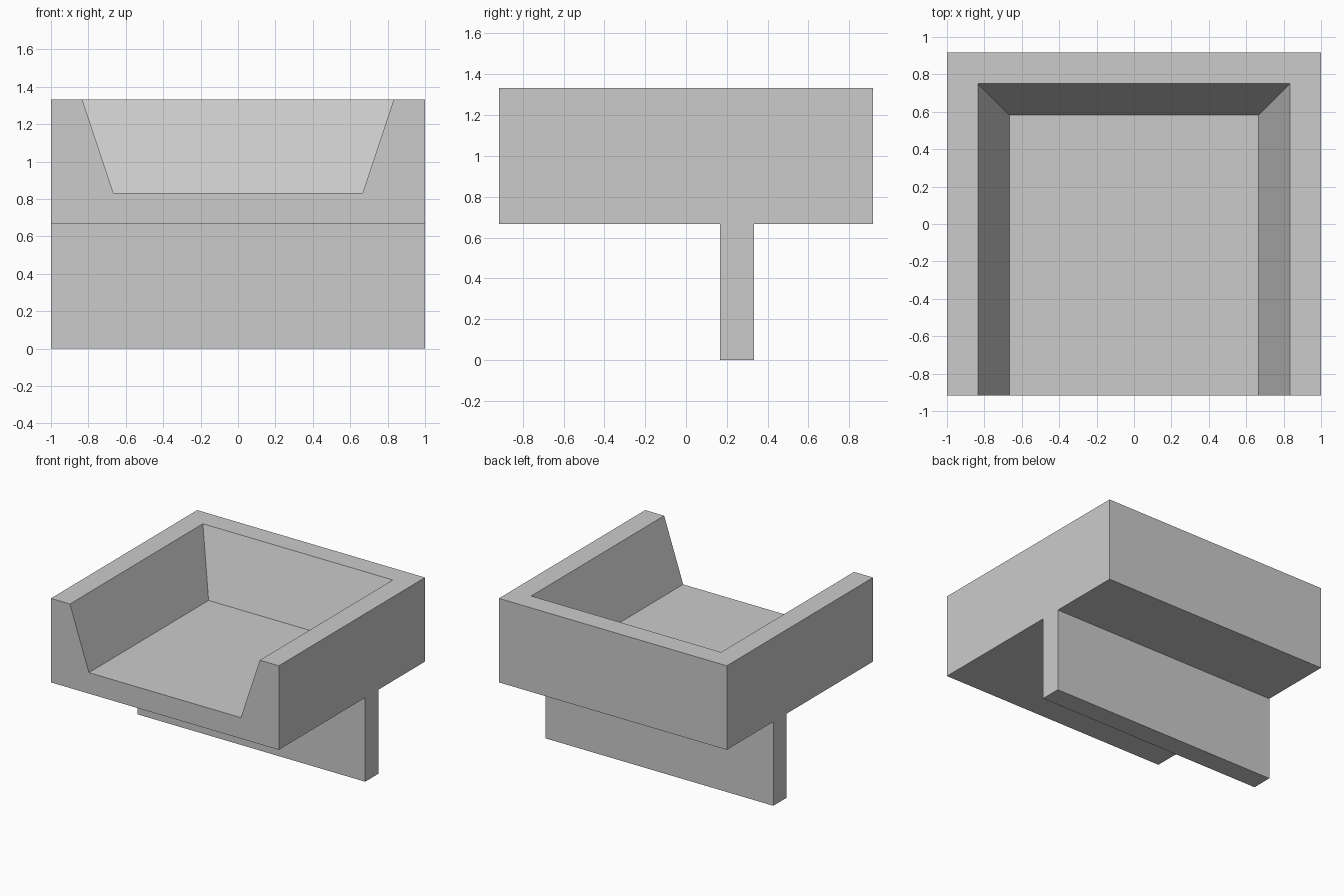
import bpy
import bmesh

cube = bpy.data.objects.get("Cube")
if cube:
    bpy.data.objects.remove(cube, do_unlink=True)

gray = bpy.data.materials.new("plain_gray")
gray.use_nodes = True
gray.diffuse_color = (0.6, 0.6, 0.6, 1)
gray.node_tree.nodes["Principled BSDF"].inputs["Base Color"].default_value = gray.diffuse_color


def loft(name, low, high):
    """Solid between two rectangles, each (half width, front y, back y, z)."""
    bm = bmesh.new()
    for half, front, back, z in (low, high):
        for x in (-half, half):
            for y in (front, back):
                bm.verts.new((x, y, z))
    bmesh.ops.convex_hull(bm, input=bm.verts[:])
    bmesh.ops.dissolve_limit(bm, angle_limit=0.01, verts=bm.verts[:], edges=bm.edges[:])
    bmesh.ops.recalc_face_normals(bm, faces=bm.faces[:])
    mesh = bpy.data.meshes.new(name)
    bm.to_mesh(mesh)
    bm.free()
    mesh.materials.append(gray)
    obj = bpy.data.objects.new(name, mesh)
    bpy.context.collection.objects.link(obj)
    return obj


DEPTH = 0.9167   # half depth of the tray
UNDER = 0.6667   # height of the tray's underside
TOP = 1.3333

# Tray block and the crosswise support wall beneath it
tray = loft("tray", (1, -DEPTH, DEPTH, UNDER), (1, -DEPTH, DEPTH, TOP))
loft("support_wall", (1, 0.1667, 0.3333, 0), (1, 0.1667, 0.3333, UNDER))

# Recess with sloping sides and back, open at the front and top
rise = 0.6
cutter = loft("recess_cutter",
              (0.6667, -1.2, 0.5833, 0.8333),
              (0.6667 + rise / 3, -1.2, 0.5833 + rise / 3, 0.8333 + rise))
cutter.hide_render = True
cut = tray.modifiers.new("recess", "BOOLEAN")
cut.operation = "DIFFERENCE"
cut.solver = "EXACT"
cut.object = cutter
bpy.context.view_layer.objects.active = tray
bpy.ops.object.modifier_apply(modifier=cut.name)
bpy.data.objects.remove(cutter, do_unlink=True)
